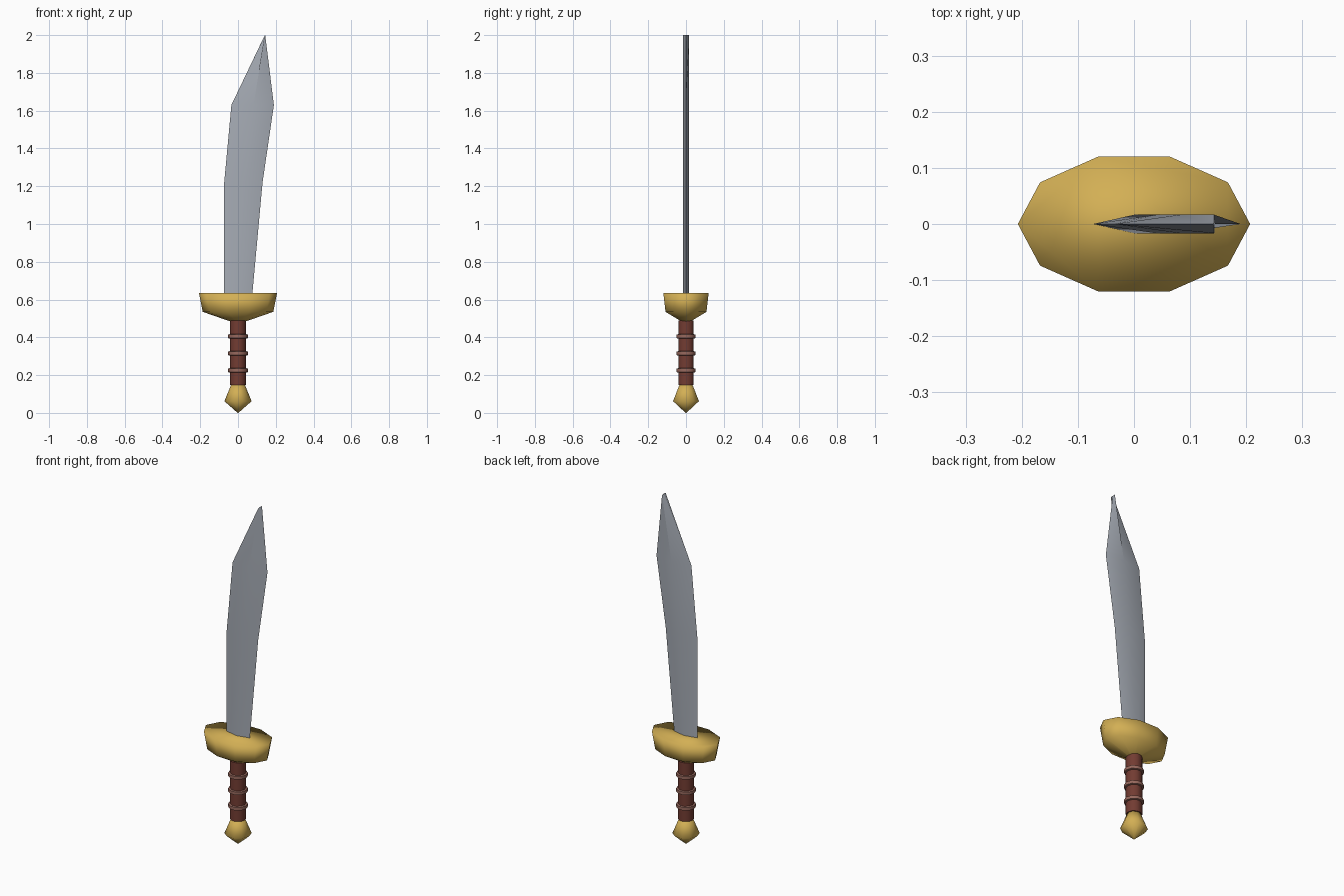
import bpy, bmesh, math

if "Cube" in bpy.data.objects:
    bpy.data.objects.remove(bpy.data.objects["Cube"])


def material(name, color):
    m = bpy.data.materials.new(name)
    m.diffuse_color = (*color, 1)
    m.use_nodes = True
    m.node_tree.nodes["Principled BSDF"].inputs["Base Color"].default_value = m.diffuse_color
    return m


STEEL = material("steel", (0.38, 0.41, 0.46))
GOLD = material("gold", (0.65, 0.43, 0.09))
LEATHER = material("leather", (0.17, 0.045, 0.032))
BAND = material("pale_leather", (0.31, 0.14, 0.11))


def loft(name, rings, mat, angle):
    """Skin a stack of closed rings, cap both ends and smooth up to an angle."""
    bm = bmesh.new()
    loops = [[bm.verts.new(p) for p in ring] for ring in rings]
    for a, b in zip(loops, loops[1:]):
        n = len(a)
        for i in range(n):
            j = (i + 1) % n
            bm.faces.new((a[i], a[j], b[j], b[i]))
    bm.faces.new(loops[0][::-1])
    bm.faces.new(loops[-1])
    bmesh.ops.remove_doubles(bm, verts=bm.verts, dist=1e-5)
    bmesh.ops.recalc_face_normals(bm, faces=bm.faces)
    mesh = bpy.data.meshes.new(name)
    bm.to_mesh(mesh)
    bm.free()
    mesh.materials.append(mat)
    obj = bpy.data.objects.new(name, mesh)
    bpy.context.collection.objects.link(obj)
    bpy.ops.object.select_all(action='DESELECT')
    obj.select_set(True)
    bpy.context.view_layer.objects.active = obj
    if angle >= 180:
        bpy.ops.object.shade_smooth()
    else:
        bpy.ops.object.shade_smooth_by_angle(angle=math.radians(angle))
    return obj


def turned(name, profile, mat, squash=1.0, angle=180, sides=10):
    """Turn a (radius, z) profile round the z axis, optionally oval."""
    turn = [math.tau * i / sides for i in range(sides)]
    rings = [[(r * math.cos(t), r * squash * math.sin(t), z) for t in turn]
             for r, z in profile]
    return loft(name, rings, mat, angle)


# Grip parts
turned("pommel", [(0.002, 0), (0.072, 0.062), (0.036, 0.15)], GOLD)
turned("grip", [(0.043, 0.147), (0.043, 0.49)], LEATHER, angle=40)
for k, z in enumerate((0.225, 0.315, 0.405)):
    turned(f"grip_band_{k + 1}",
           [(0.042, z - 0.012), (0.052, z - 0.009), (0.052, z + 0.009), (0.042, z + 0.012)],
           BAND, angle=40)

# Oval bowl-shaped guard
turned("guard", [(0.003, 0.471), (0.187, 0.535), (0.207, 0.636)], GOLD, squash=0.61)

# Curved blade of diamond section: (back edge x, ridge x, cutting edge x, z)
T = 0.0165
STATIONS = [(-0.073, 0.0, 0.075, 0.62), (-0.073, 0.04, 0.13, 1.22),
            (-0.035, 0.082, 0.19, 1.63), (0.142, 0.143, 0.144, 2.0)]
loft("blade", [[(l, 0, z), (m, -T, z), (r, 0, z), (m, T, z)]
               for l, m, r, z in STATIONS], STEEL, 30)
